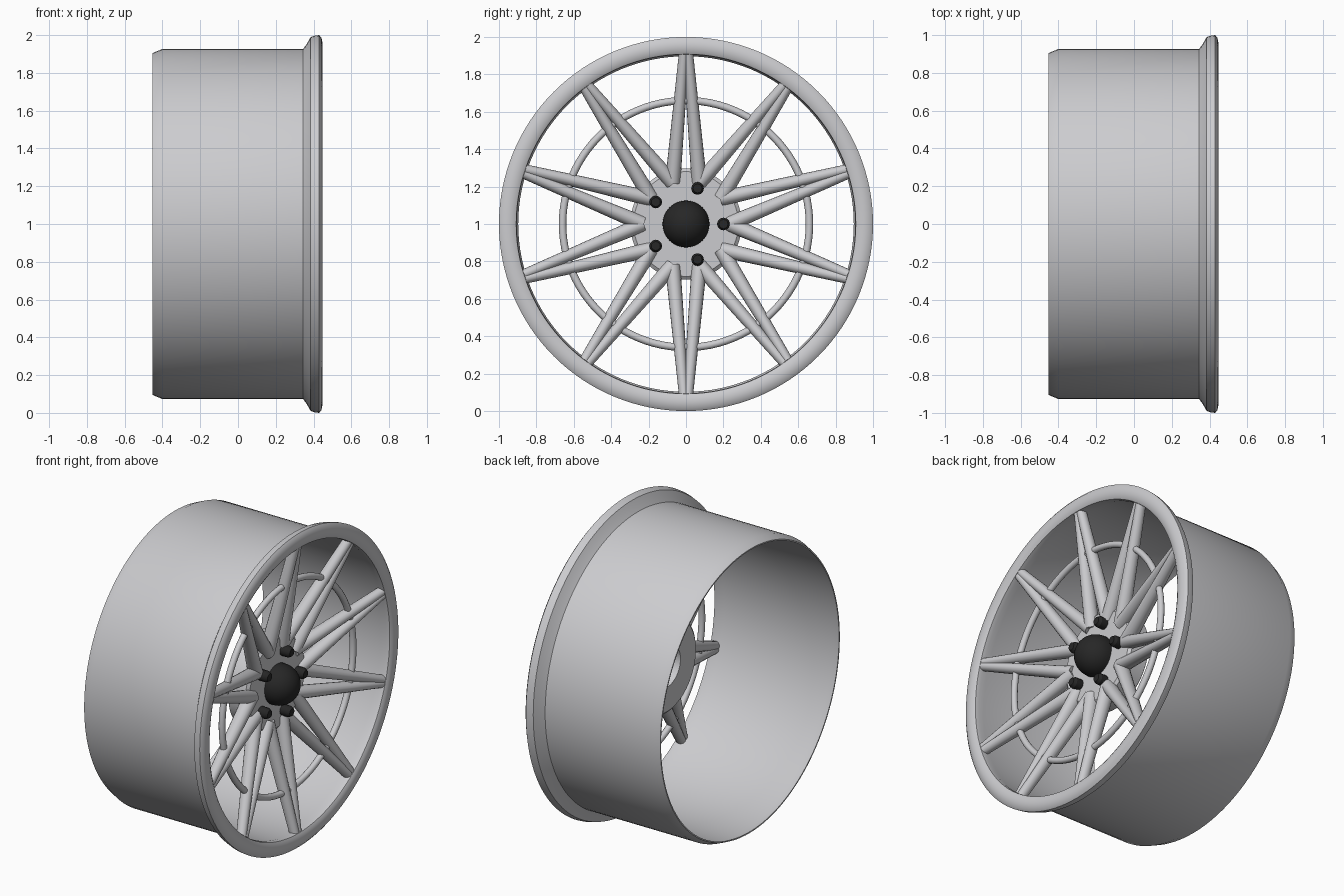
import bpy, bmesh, math
from mathutils import Vector, Matrix

if "Cube" in bpy.data.objects:
    bpy.data.objects.remove(bpy.data.objects["Cube"], do_unlink=True)

CENTRE = Vector((0, 0, 1))


def material(name, colour, rough):
    m = bpy.data.materials.new(name)
    m.use_nodes = True
    m.diffuse_color = colour
    bsdf = m.node_tree.nodes["Principled BSDF"]
    bsdf.inputs["Base Color"].default_value = colour
    bsdf.inputs["Roughness"].default_value = rough
    return m


SILVER = material("silver", (0.60, 0.60, 0.62, 1), 0.5)
BLACK = material("black", (0.02, 0.02, 0.02, 1), 0.5)


def finish(name, bm, mat, angle=35):
    bmesh.ops.recalc_face_normals(bm, faces=bm.faces)
    mesh = bpy.data.meshes.new(name)
    bm.to_mesh(mesh)
    bm.free()
    mesh.materials.append(mat)
    ob = bpy.data.objects.new(name, mesh)
    ob.location = CENTRE
    bpy.context.collection.objects.link(ob)
    bpy.ops.object.select_all(action='DESELECT')
    ob.select_set(True)
    bpy.context.view_layer.objects.active = ob
    bpy.ops.object.shade_smooth_by_angle(angle=math.radians(angle))
    return ob


def lathe(name, profile, mat, steps=96, closed=False, angle=35):
    """Spin (x, radius) points about the wheel axis."""
    bm = bmesh.new()
    verts = [bm.verts.new((x, 0, r)) for x, r in profile]
    pairs = list(zip(verts, verts[1:]))
    if closed:
        pairs.append((verts[-1], verts[0]))
    edges = [bm.edges.new(p) for p in pairs]
    bmesh.ops.spin(bm, geom=verts + edges, cent=(0, 0, 0), axis=(1, 0, 0),
                   angle=math.tau, steps=steps, use_merge=True)
    bmesh.ops.remove_doubles(bm, verts=bm.verts, dist=0.0005)
    return finish(name, bm, mat, angle)


def polar(x, radius, degrees):
    a = math.radians(degrees)
    return Vector((x, radius * math.cos(a), radius * math.sin(a)))


# Barrel and rolled front lip
lathe("rim", [(-0.452, 0.897), (-0.452, 0.905), (-0.40, 0.927), (0.345, 0.927),
              (0.365, 0.955), (0.385, 0.99), (0.41, 0.998), (0.43, 1.0),
              (0.442, 0.985), (0.448, 0.955), (0.445, 0.925), (0.435, 0.908),
              (0.41, 0.905), (0.37, 0.912), (-0.40, 0.915)],
      SILVER, steps=128, closed=True)

# Thin ring behind the spokes
lathe("inner_ring", [(0.35 + 0.02 * math.cos(k * math.tau / 12),
                      0.66 + 0.02 * math.sin(k * math.tau / 12)) for k in range(12)],
      SILVER, closed=True, angle=60)

# Hub with a bore at the back
lathe("hub", [(0.275, 0), (0.275, 0.28), (0.26, 0.298), (0.14, 0.298),
              (0.13, 0.285), (0.13, 0.13), (0.22, 0.12), (0.22, 0)], SILVER)

# Domed centre cap
dome = [(0.29 + 0.125 * math.sin(t), 0.125 * math.cos(t))
        for t in (k * math.pi / 24 for k in range(13))]
lathe("centre_cap", [(0.265, 0.125)] + dome, BLACK, steps=48)


def add_leg(bm, start, end, r_start, r_end, depth):
    """Tapered oval bar, deeper along the wheel axis than it is wide."""
    along = (end - start).normalized()
    side = along.cross(Vector((1, 0, 0))).normalized()
    deep = side.cross(along)
    rings = []
    for p, r in ((start, r_start), (end, r_end)):
        ring = []
        for k in range(16):
            a = k * math.tau / 16
            ring.append(bm.verts.new(p + side * r * math.cos(a)
                                     + deep * r * depth * math.sin(a)))
        rings.append(ring)
    for k in range(16):
        n = (k + 1) % 16
        bm.faces.new((rings[0][k], rings[0][n], rings[1][n], rings[1][k]))
    for ring in rings:
        bm.faces.new(ring)


# Ten V spokes: two legs from each tip, meeting their neighbours at the hub
for i in range(10):
    tip = 18 + 36 * i
    bm = bmesh.new()
    for s in (-1, 1):
        add_leg(bm, polar(0.255, 0.235, tip + 17.5 * s),
                polar(0.405, 0.912, tip + 0.7 * s), 0.041, 0.027, 1.15)
    finish(f"spoke_{i + 1}", bm, SILVER, 40)

# Five lug nuts with chamfered ends
for i in range(5):
    bm = bmesh.new()
    for x, height, r1, r2 in ((0.295, 0.05, 0.034, 0.034), (0.329, 0.018, 0.034, 0.024)):
        bmesh.ops.create_cone(
            bm, cap_ends=True, segments=12, radius1=r1, radius2=r2, depth=height,
            matrix=Matrix.Translation(polar(x, 0.2, 72 * i)) @ Matrix.Rotation(math.pi / 2, 4, 'Y'))
    finish(f"lug_nut_{i + 1}", bm, BLACK)
